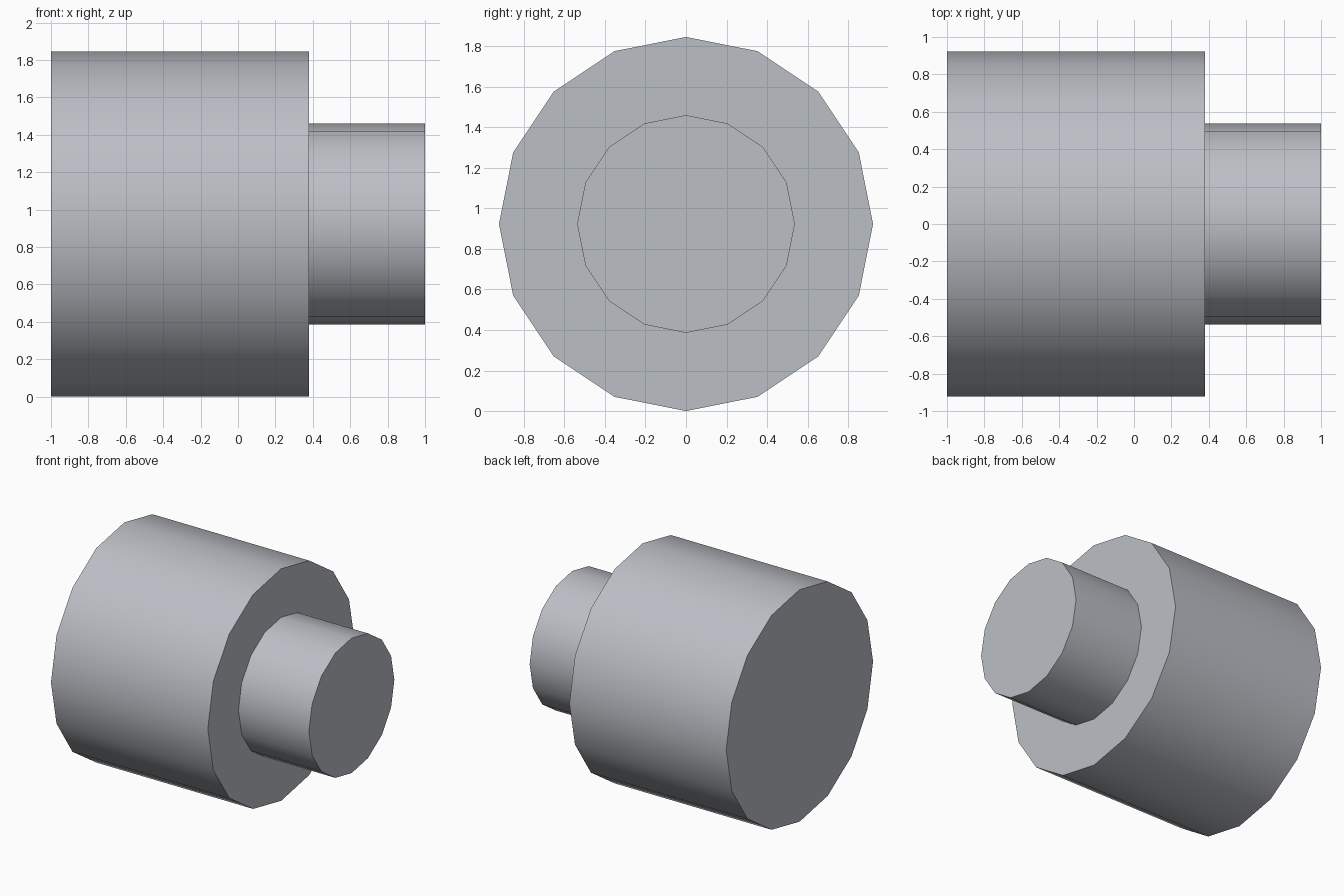
import bpy
import bmesh
import math
from mathutils import Matrix

cube = bpy.data.objects.get("Cube")
if cube:
    bpy.data.objects.remove(cube, do_unlink=True)

SIDES = 16
BODY_RADIUS = 0.923
STUB_RADIUS = 0.537
STEP_X = 0.38

# Single grey finish
grey = bpy.data.materials.new("light_grey")
grey.use_nodes = True
colour = (0.50, 0.52, 0.56, 1.0)
grey.diffuse_color = colour
grey.node_tree.nodes["Principled BSDF"].inputs["Base Color"].default_value = colour

# Stepped half profile along x, turned around the x axis
profile = [(-1, 0), (-1, BODY_RADIUS), (STEP_X, BODY_RADIUS),
           (STEP_X, STUB_RADIUS), (1, STUB_RADIUS), (1, 0)]
bm = bmesh.new()
verts = [bm.verts.new((x, 0, r)) for x, r in profile]
edges = [bm.edges.new(pair) for pair in zip(verts, verts[1:])]
bmesh.ops.spin(bm, geom=verts + edges, cent=(0, 0, 0), axis=(1, 0, 0),
               angle=math.tau, steps=SIDES, use_merge=False)
bmesh.ops.remove_doubles(bm, verts=bm.verts, dist=0.0001)

# Join each end fan into one flat cap
hubs = [v for v in bm.verts if math.hypot(v.co.y, v.co.z) < 0.001]
bmesh.ops.dissolve_verts(bm, verts=hubs)
bmesh.ops.recalc_face_normals(bm, faces=bm.faces)
bmesh.ops.transform(bm, matrix=Matrix.Translation((0, 0, BODY_RADIUS)), verts=bm.verts)

mesh = bpy.data.meshes.new("stepped_cylinder")
bm.to_mesh(mesh)
bm.free()
mesh.materials.append(grey)
body = bpy.data.objects.new("stepped_cylinder", mesh)
bpy.context.collection.objects.link(body)

# Smooth round walls, sharp rims
bpy.ops.object.select_all(action="DESELECT")
body.select_set(True)
bpy.context.view_layer.objects.active = body
bpy.ops.object.shade_smooth_by_angle(angle=math.radians(35))
